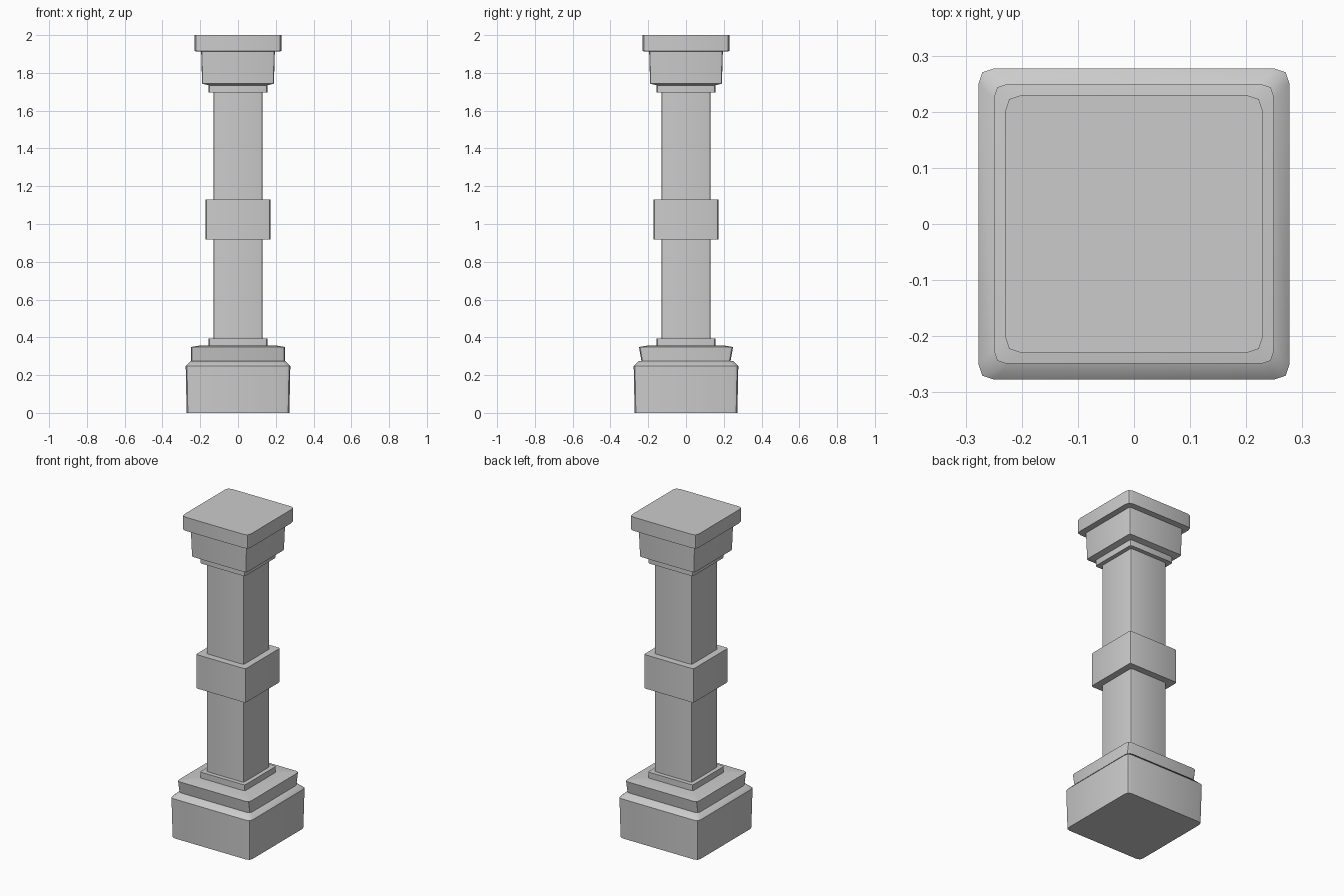
import bpy, bmesh, math

if "Cube" in bpy.data.objects:
    bpy.data.objects.remove(bpy.data.objects["Cube"])


def ring(bm, hx, hy, z, r):
    # rounded square outline, two-segment corners with a slightly full middle
    verts = []
    for q, (sx, sy) in enumerate(((1, 1), (-1, 1), (-1, -1), (1, -1))):
        for k in range(3):
            a = math.radians(90 * q + 45 * k)
            d = r * (1.06 if k == 1 else 1.0)
            verts.append(bm.verts.new((sx * (hx - r) + d * math.cos(a),
                                       sy * (hy - r) + d * math.sin(a), z)))
    return verts


def stack(name, profile, r, bottom=False, top=False):
    # loft rounded squares through (half width, z) or (half x, half y, z)
    bm = bmesh.new()
    rings = [ring(bm, p[0], p[-2], p[-1], r) for p in profile]
    for lo, hi in zip(rings, rings[1:]):
        n = len(lo)
        for i in range(n):
            j = (i + 1) % n
            bm.faces.new((lo[i], lo[j], hi[j], hi[i]))
    if bottom:
        bm.faces.new(rings[0][::-1])
    if top:
        bm.faces.new(rings[-1])
    bm.normal_update()
    mesh = bpy.data.meshes.new(name)
    bm.to_mesh(mesh)
    bm.free()
    obj = bpy.data.objects.new(name, mesh)
    bpy.context.collection.objects.link(obj)
    bpy.ops.object.select_all(action='DESELECT')
    obj.select_set(True)
    bpy.context.view_layer.objects.active = obj
    bpy.ops.object.shade_smooth_by_angle(angle=math.radians(46))
    return obj


S = 0.129   # shaft half width
R = 0.012   # small corner radius

# plinth with chamfered top
stack("plinth", [(0.272, 0), (0.277, 0.248), (0.25, 0.275),
                 (0.248, 0.236, 0.275)], 0.027, bottom=True)

# flared step and lower collar
stack("step", [(0.248, 0.236, 0.275), (0.249, 0.349), (0.205, 0.356),
               (0.155, 0.358)], 0.022)
stack("lower_collar", [(0.155, 0.358), (0.155, 0.395), (S, 0.395)], R)

# lower and upper shaft
stack("lower_shaft", [(S, 0.395), (S, 0.919)], R)
stack("upper_shaft", [(S, 1.130), (S, 1.697)], R)

# middle band
stack("middle_band", [(S, 0.919), (0.171, 0.919), (0.171, 1.130), (S, 1.130)], R)

# upper collar and capital block
stack("capital_block", [(S, 1.697), (0.155, 1.697), (0.155, 1.734),
                        (0.190, 1.743), (0.195, 1.912)], 0.014)

# cap slab
stack("cap", [(0.19, 1.912), (0.23, 1.915), (0.23, 2.0)], 0.03, top=True)
